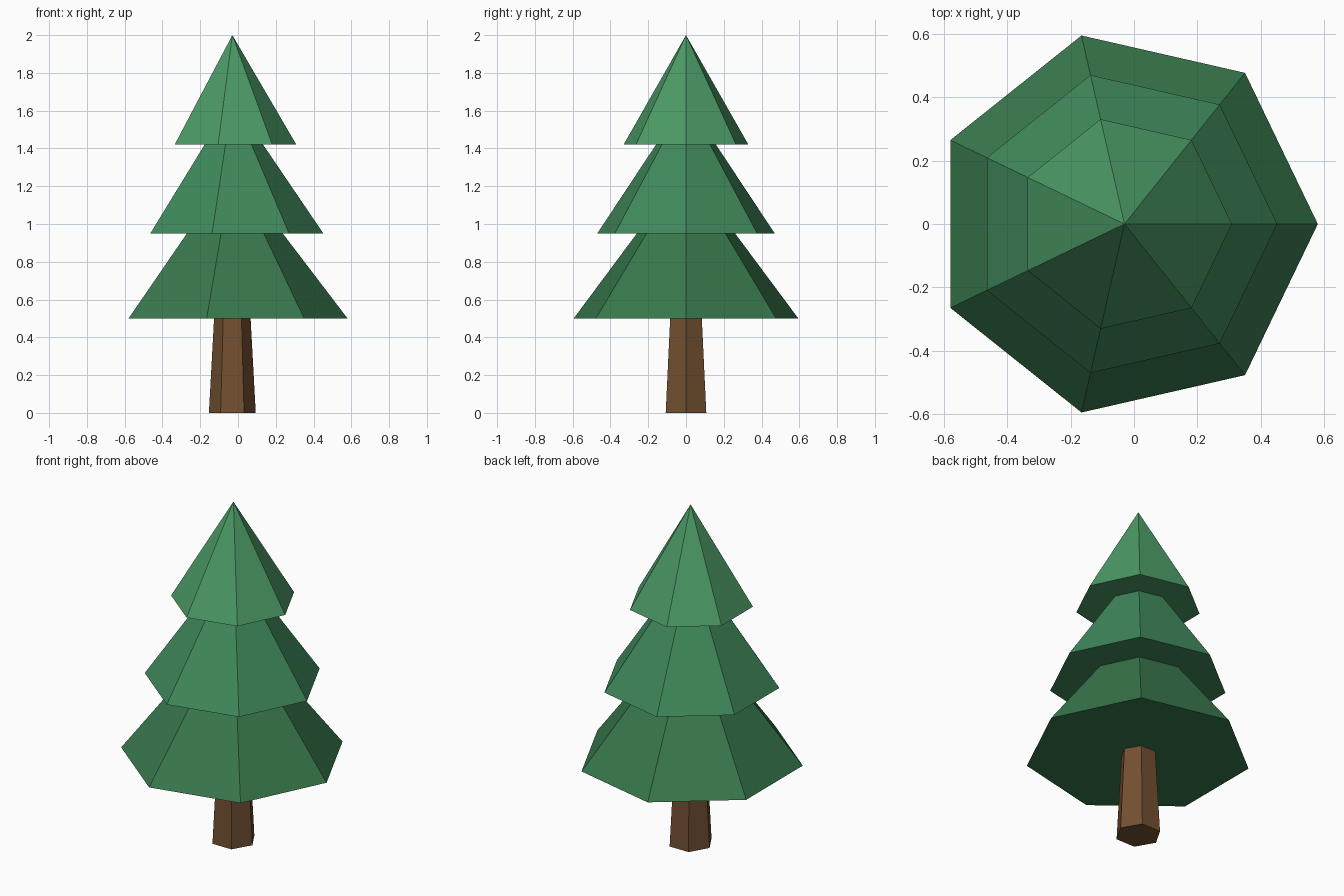
import bpy, bmesh
from math import cos, sin, tau

if "Cube" in bpy.data.objects:
    bpy.data.objects.remove(bpy.data.objects["Cube"])

CX = -0.03  # tree axis; the heptagon's bounds are centred on x = 0


def material(name, rgb):
    m = bpy.data.materials.new(name)
    m.diffuse_color = (*rgb, 1)
    m.use_nodes = True
    m.node_tree.nodes["Principled BSDF"].inputs["Base Color"].default_value = m.diffuse_color
    return m


def ring(bm, sides, r, z):
    # first corner always points to +x
    return [bm.verts.new((CX + r * cos(tau * i / sides), r * sin(tau * i / sides), z))
            for i in range(sides)]


def frustum(name, sides, r0, z0, r1, z1, mat):
    """Closed flat-faced cone (r1 = 0) or tapered prism."""
    bm = bmesh.new()
    low = ring(bm, sides, r0, z0)
    bm.faces.new(low[::-1])
    if r1:
        high = ring(bm, sides, r1, z1)
        bm.faces.new(high)
    else:
        tip = bm.verts.new((CX, 0, z1))
    for i in range(sides):
        j = (i + 1) % sides
        bm.faces.new((low[i], low[j], high[j], high[i]) if r1 else (low[i], low[j], tip))
    mesh = bpy.data.meshes.new(name)
    bm.to_mesh(mesh)
    bm.free()
    mesh.materials.append(mat)
    obj = bpy.data.objects.new(name, mesh)
    bpy.context.collection.objects.link(obj)


# Trunk: tapered hexagon running slightly into the foliage
frustum("trunk", 6, 0.124, 0.0, 0.094, 0.55, material("bark", (0.17, 0.08, 0.03)))

# Foliage: three overlapping seven-sided cones, lighter towards the top
tiers = [
    ("lower_foliage", 0.61, 0.50, 1.30, (0.04, 0.19, 0.075)),
    ("middle_foliage", 0.482, 0.95, 1.66, (0.05, 0.25, 0.105)),
    ("upper_foliage", 0.339, 1.42, 2.00, (0.07, 0.32, 0.13)),
]
for name, r, z0, z1, rgb in tiers:
    frustum(name, 7, r, z0, 0, z1, material(name + "_green", rgb))
